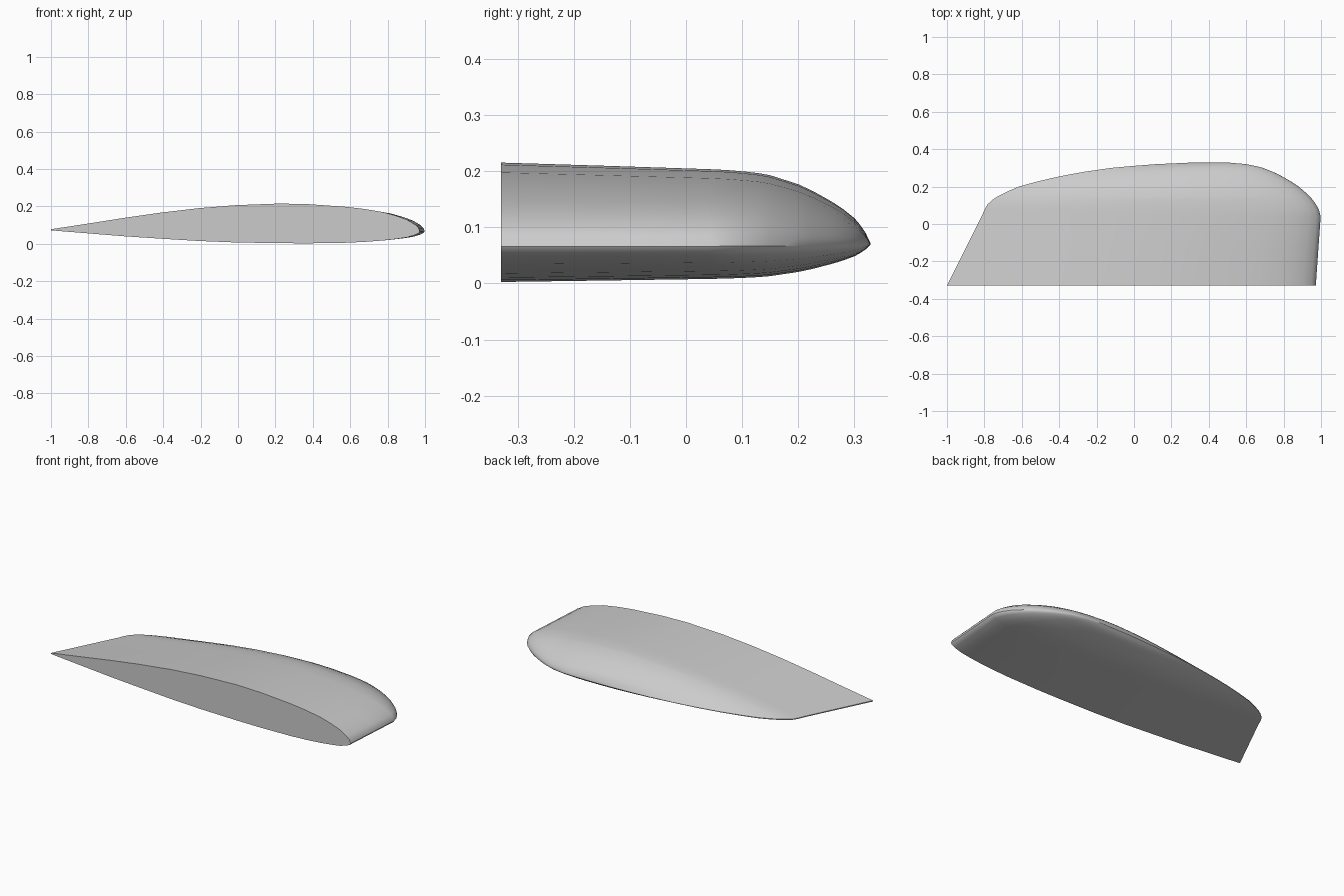
import bpy, bmesh

if "Cube" in bpy.data.objects:
    bpy.data.objects.remove(bpy.data.objects["Cube"])

# Airfoil section: chord fraction from the nose, upper offset, lower offset
FOIL = [(0.003, .018, -.009), (0.012, .036, -.018), (0.035, .063, -.032),
        (0.065, .084, -.041), (0.10, .103, -.049), (0.15, .119, -.057),
        (0.20, .130, -.062), (0.30, .143, -.066), (0.38, .146, -.066),
        (0.50, .136, -.063), (0.60, .119, -.056), (0.70, .095, -.045),
        (0.80, .066, -.033), (0.90, .034, -.018), (1.0, .003, -.003)]

# Span stations: y, trailing x, leading x, thickness scale
STATIONS = [(-.33, -1.0, .972, 1.0), (-.13, -.90, .986, .958), (.04, -.815, .998, .92),
            (.075, -.80, .989, .908), (.105, -.783, .973, .89), (.13, -.755, .955, .87),
            (.15, -.725, .937, .845), (.175, -.675, .91, .79), (.20, -.615, .88, .735),
            (.225, -.525, .843, .655), (.25, -.42, .80, .56), (.265, -.345, .772, .50),
            (.28, -.26, .74, .43), (.30, -.12, .69, .32), (.31, -.01, .65, .24),
            (.32, .12, .60, .14), (.329, .32, .50, .01)]


def section(y, tail, nose, k):
    """Closed loop of points: nose, over the top to the tail, back underneath."""
    nose_z = .066 + .004 * (1 - k)
    tail_z = .075 - .005 * (1 - k)

    def point(t, dz):
        return (nose + (tail - nose) * t, y, nose_z + (tail_z - nose_z) * t + dz * k)

    top = [point(t, up) for t, up, low in FOIL]
    bottom = [point(t, low) for t, up, low in reversed(FOIL)]
    return [point(0, 0)] + top + bottom


# Wing tip lofted through the sections, capped at both ends
bm = bmesh.new()
loops = [[bm.verts.new(p) for p in section(*s)] for s in STATIONS]
n = len(loops[0])
for a, b in zip(loops, loops[1:]):
    for i in range(n):
        j = (i + 1) % n
        bm.faces.new((a[i], a[j], b[j], b[i]))
bm.faces.new(loops[0])
bm.faces.new(loops[-1])
bmesh.ops.recalc_face_normals(bm, faces=bm.faces)
mesh = bpy.data.meshes.new("wing_tip")
bm.to_mesh(mesh)
bm.free()

wing = bpy.data.objects.new("wing_tip", mesh)
bpy.context.collection.objects.link(wing)

grey = bpy.data.materials.new("light grey")
grey.diffuse_color = (.6, .6, .6, 1)
grey.use_nodes = True
grey.node_tree.nodes["Principled BSDF"].inputs["Base Color"].default_value = grey.diffuse_color
mesh.materials.append(grey)

bpy.context.view_layer.objects.active = wing
wing.select_set(True)
bpy.ops.object.shade_smooth_by_angle(angle=0.6)
